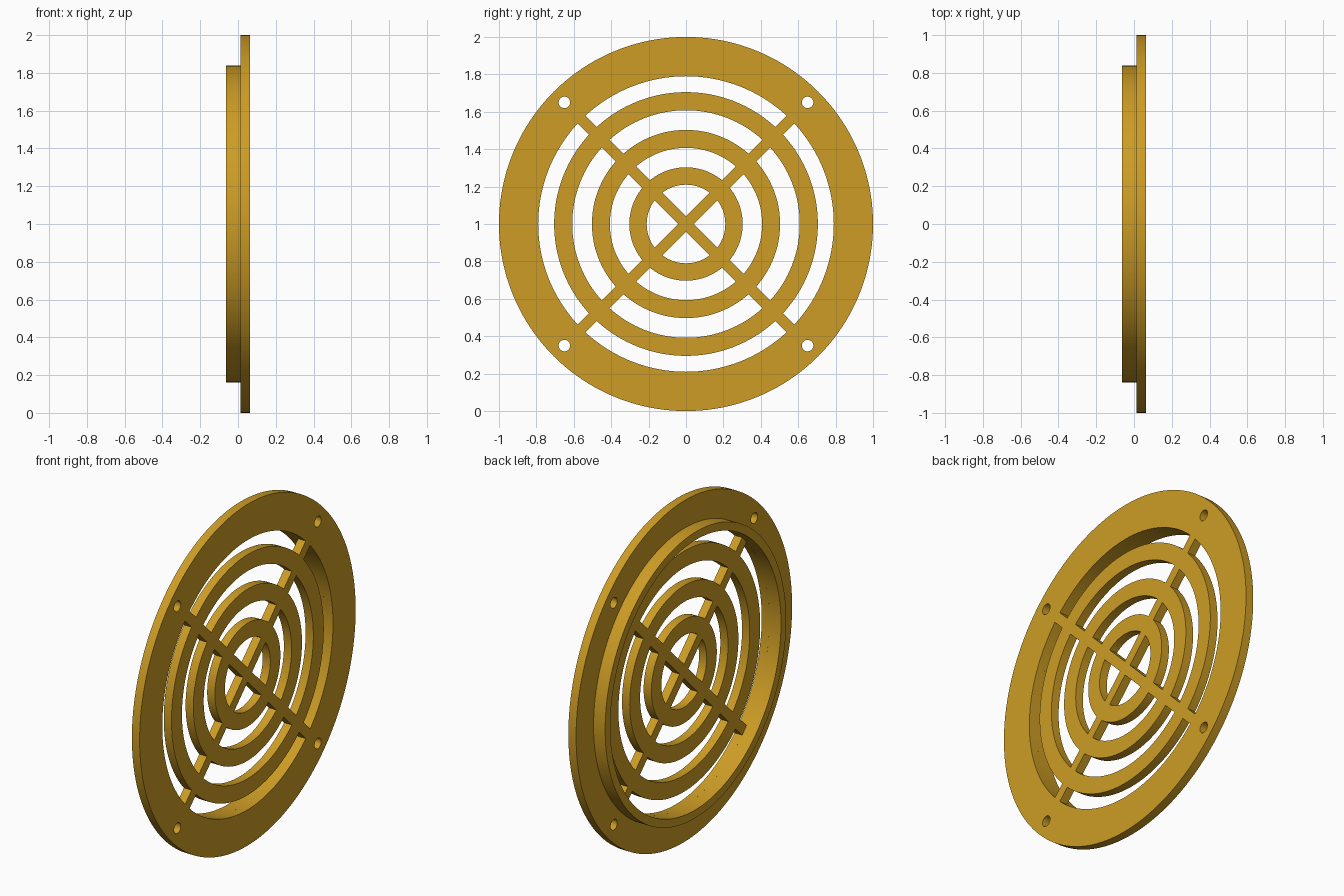
import bpy, bmesh, math

if "Cube" in bpy.data.objects:
    bpy.data.objects.remove(bpy.data.objects["Cube"])

brass = bpy.data.materials.new("brass")
brass.diffuse_color = (0.61, 0.335, 0.018, 1)
brass.use_nodes = True
brass.node_tree.nodes["Principled BSDF"].inputs["Base Color"].default_value = brass.diffuse_color

BAR = 0.029                      # half width of the cross bars
X_BACK, X_STEP, X_FRONT = -0.0625, 0.0125, 0.0625


def arc(r, a0, a1, n):
    """Points along an arc, both ends included."""
    return [(r * math.cos(a0 + (a1 - a0) * i / n),
             r * math.sin(a0 + (a1 - a0) * i / n)) for i in range(n + 1)]


def circle(r, n, cx=0.0, cy=0.0):
    return [(cx + x, cy + y) for x, y in arc(r, 0, 2 * math.pi, n)[:-1]]


def slot(r0, r1, turn):
    """Quarter opening between two radii, bounded by the cross bars."""
    a1 = math.asin(BAR / r1)
    pts = arc(r1, a1, math.pi / 2 - a1, 32)
    if r0 == 0:
        pts.append((BAR, BAR))
    else:
        a0 = math.asin(BAR / r0)
        pts += arc(r0, math.pi / 2 - a0, a0, 32)
    c, s = math.cos(turn), math.sin(turn)
    return [(x * c - y * s, x * s + y * c) for x, y in pts]


def plate(name, outlines, x0, x1):
    """Extrude filled outlines along x; inner outlines become holes."""
    cu = bpy.data.curves.new(name, 'CURVE')
    cu.dimensions = '2D'
    cu.fill_mode = 'BOTH'
    cu.extrude = (x1 - x0) / 2
    for pts in outlines:
        sp = cu.splines.new('POLY')
        sp.points.add(len(pts) - 1)
        for p, (x, y) in zip(sp.points, pts):
            p.co = (x, y, 0, 1)
        sp.use_cyclic_u = True
    ob = bpy.data.objects.new(name, cu)
    bpy.context.collection.objects.link(ob)
    ob.location = ((x0 + x1) / 2, 0, 1)
    ob.rotation_euler = (0, math.pi / 2, 0)
    bpy.ops.object.select_all(action='DESELECT')
    ob.select_set(True)
    bpy.context.view_layer.objects.active = ob
    bpy.ops.object.convert(target='MESH')
    ob = bpy.context.object
    bm = bmesh.new()
    bm.from_mesh(ob.data)
    bmesh.ops.remove_doubles(bm, verts=bm.verts, dist=1e-5)
    bmesh.ops.recalc_face_normals(bm, faces=bm.faces)
    bm.to_mesh(ob.data)
    bm.free()
    ob.data.materials.clear()
    ob.data.materials.append(brass)
    bpy.ops.object.shade_smooth_by_angle(angle=math.radians(30))
    return ob


# Front grille: round flange with ring slots, cross bars and screw holes
outlines = [circle(1.0, 160)]
for k in range(4):
    turn = math.pi / 4 + k * math.pi / 2
    for r0, r1 in ((0, 0.21), (0.303, 0.407), (0.503, 0.608), (0.705, 0.79)):
        outlines.append(slot(r0, r1, turn))
for sx in (-1, 1):
    for sy in (-1, 1):
        outlines.append(circle(0.031, 24, 0.65 * sx, 0.65 * sy))
plate("grille", outlines, X_STEP, X_FRONT)

# Collar behind the flange that slides into the duct
plate("collar", [circle(0.838, 160), circle(0.79, 160)], X_BACK, X_STEP)
